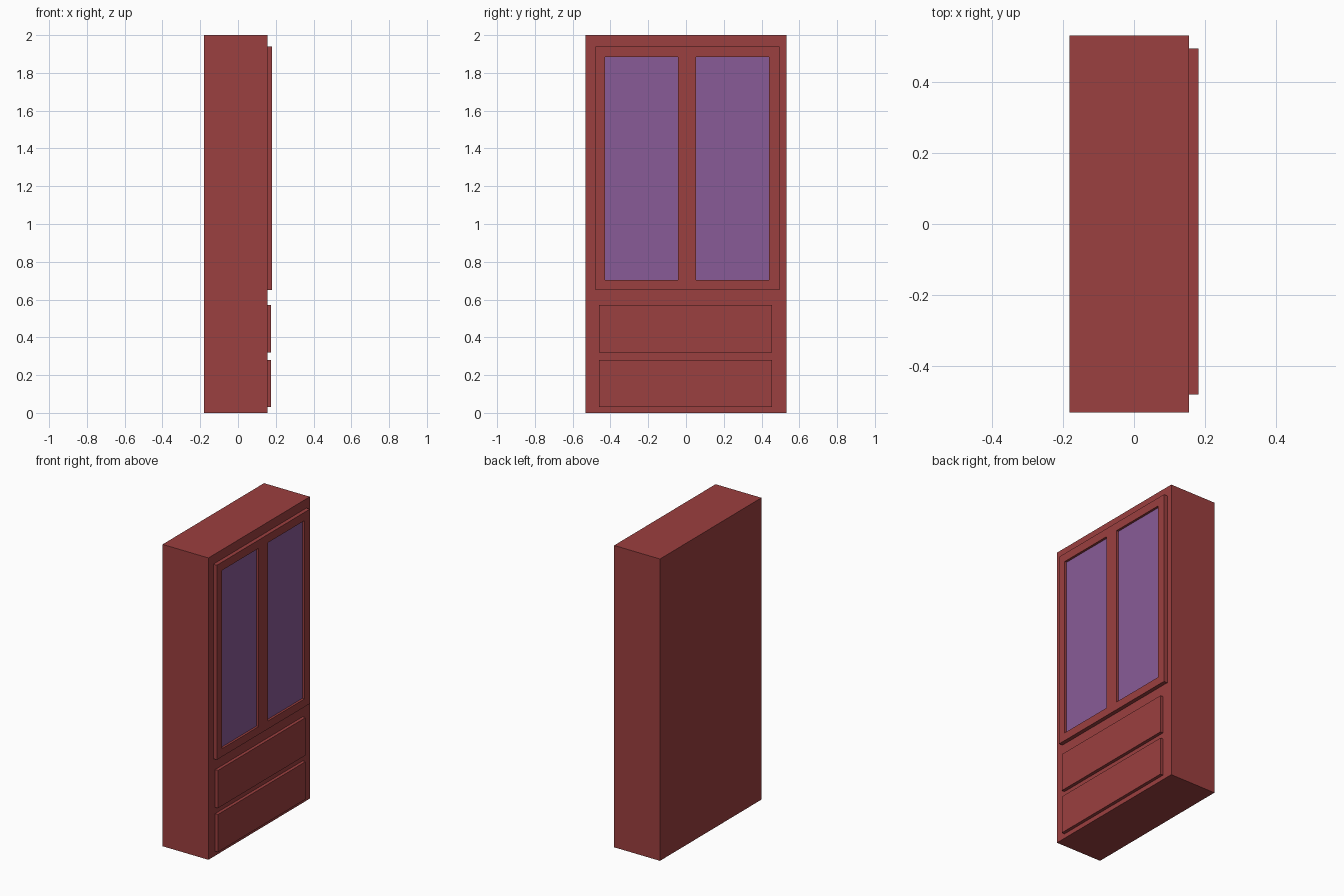
import bpy, bmesh
from mathutils import Vector

if "Cube" in bpy.data.objects:
    bpy.data.objects.remove(bpy.data.objects["Cube"])


def material(name, color):
    m = bpy.data.materials.new(name)
    m.diffuse_color = color
    m.use_nodes = True
    m.node_tree.nodes["Principled BSDF"].inputs["Base Color"].default_value = m.diffuse_color
    return m


wood = material("red_wood", (0.33, 0.05, 0.05, 1))
glass = material("violet_glass", (0.25, 0.105, 0.31, 1))


def finish(name, bm, mat):
    bmesh.ops.recalc_face_normals(bm, faces=bm.faces)
    mesh = bpy.data.meshes.new(name)
    bm.to_mesh(mesh)
    bm.free()
    mesh.materials.append(mat)
    ob = bpy.data.objects.new(name, mesh)
    bpy.context.collection.objects.link(ob)
    return ob


def box(name, x, y, z, mat):
    bm = bmesh.new()
    bmesh.ops.create_cube(bm, size=1)
    bmesh.ops.scale(bm, vec=(x[1] - x[0], y[1] - y[0], z[1] - z[0]), verts=bm.verts)
    bmesh.ops.translate(bm, vec=(sum(x) / 2, sum(y) / 2, sum(z) / 2), verts=bm.verts)
    return finish(name, bm, mat)


def window_frame(name, x, ys, zs, mat):
    """Slab spanning the ys/zs lines, with every odd cell left open."""
    bm = bmesh.new()
    v = [[bm.verts.new((x[0], y, z)) for z in zs] for y in ys]
    for i in range(len(ys) - 1):
        for j in range(len(zs) - 1):
            if not (i % 2 and j % 2):
                bm.faces.new((v[i][j], v[i + 1][j], v[i + 1][j + 1], v[i][j + 1]))
    res = bmesh.ops.extrude_face_region(bm, geom=bm.faces[:], use_keep_orig=True)
    top = [g for g in res["geom"] if isinstance(g, bmesh.types.BMVert)]
    bmesh.ops.translate(bm, vec=Vector((x[1] - x[0], 0, 0)), verts=top)
    return finish(name, bm, mat)


FRONT = 0.155                                  # front plane of the carcass

# Carcass
box("cabinet_body", (-0.181, FRONT), (-0.531, 0.531), (0, 2), wood)

# Door frame with two openings
ys = (-0.48, -0.428, -0.042, 0.053, 0.439, 0.494)
zs = (0.65, 0.703, 1.884, 1.939)
window_frame("door_frame", (FRONT, 0.181), ys, zs, wood)

# Recessed panes
for side, i in (("left", 1), ("right", 3)):
    box(f"{side}_pane", (FRONT - 0.005, 0.166), (ys[i], ys[i + 1]), (zs[1], zs[2]), glass)

# Drawer fronts
for label, z in (("lower", (0.03, 0.279)), ("upper", (0.321, 0.571))):
    box(f"{label}_drawer", (FRONT, 0.176), (-0.461, 0.456), z, wood)
